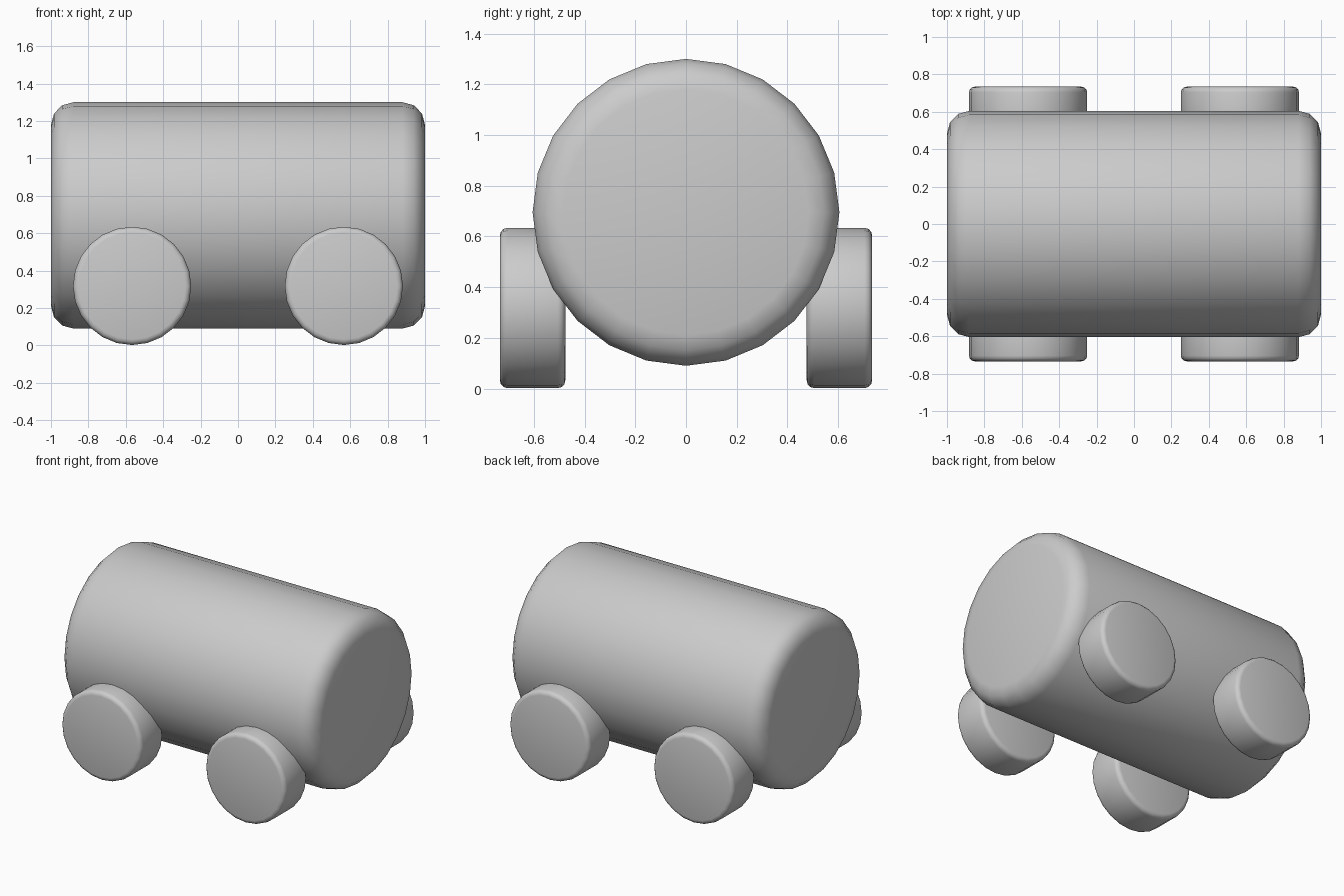
import bpy
import math

if "Cube" in bpy.data.objects:
    bpy.data.objects.remove(bpy.data.objects["Cube"])


def rounded_cylinder(name, radius, depth, location, rotation, bevel, segments):
    """Closed 24-sided cylinder with rounded rims, smooth sides and flat caps."""
    bpy.ops.mesh.primitive_cylinder_add(vertices=24, radius=radius, depth=depth,
                                        location=location, rotation=rotation)
    obj = bpy.context.object
    obj.name = name
    mod = obj.modifiers.new("rim", 'BEVEL')
    mod.width = bevel
    mod.segments = segments
    mod.limit_method = 'ANGLE'
    mod.angle_limit = math.radians(40)
    bpy.ops.object.modifier_apply(modifier=mod.name)
    bpy.ops.object.shade_smooth_by_angle(angle=math.radians(35))
    return obj


# Barrel body lying along x, with a vertex row at the top
rounded_cylinder("barrel_body", 0.605, 2.0, (0, 0, 0.695),
                 (0, math.pi / 2, 0), 0.12, 3)

# Four wheels sunk into the lower sides of the body
for end, sx in (("left", -1), ("right", 1)):
    for side, sy in (("front", -1), ("back", 1)):
        rounded_cylinder(f"{side}_{end}_wheel", 0.316, 0.258,
                         (sx * 0.566, sy * 0.605, 0.318),
                         (math.pi / 2, 0, 0), 0.03, 3)
